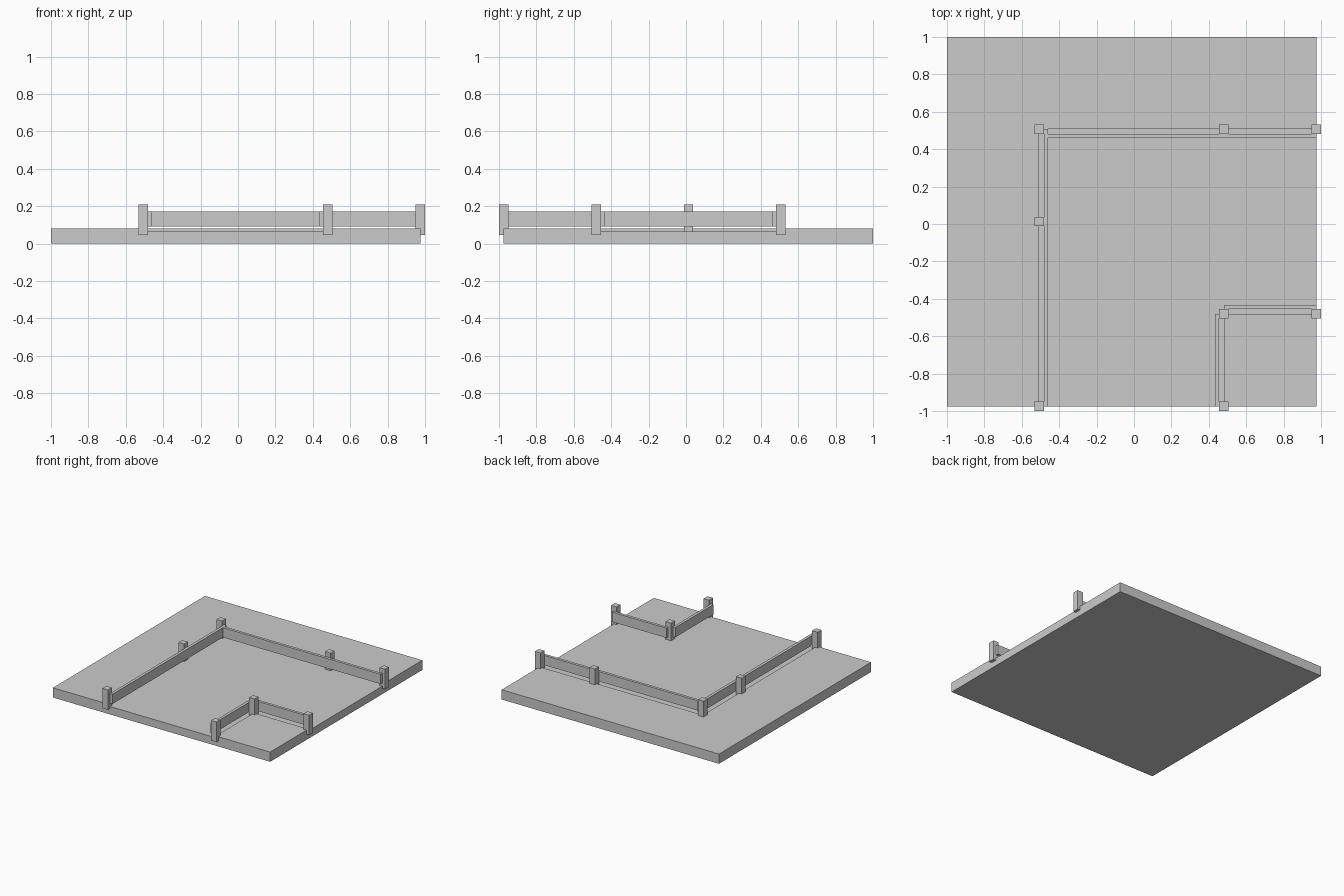
import bpy, bmesh

if "Cube" in bpy.data.objects:
    bpy.data.objects.remove(bpy.data.objects["Cube"])

LOW, TOP = 0.065, 0.08      # sunken road level, ground level
E = 0.975                   # open edge of the tile
O, I = 0.507, 0.48          # outer and inner road borders


def prism(name, outline, z0, z1):
    """Extrude a flat outline from z0 to z1."""
    bm = bmesh.new()
    face = bm.faces.new([bm.verts.new((x, y, z0)) for x, y in outline])
    ext = bmesh.ops.extrude_face_region(bm, geom=[face])
    for v in ext["geom"]:
        if isinstance(v, bmesh.types.BMVert):
            v.co.z = z1
    bmesh.ops.recalc_face_normals(bm, faces=bm.faces)
    me = bpy.data.meshes.new(name)
    bm.to_mesh(me)
    bm.free()
    ob = bpy.data.objects.new(name, me)
    bpy.context.collection.objects.link(ob)
    return ob


def box(name, x0, x1, y0, y1, z0, z1):
    return prism(name, [(x0, y0), (x1, y0), (x1, y1), (x0, y1)], z0, z1)


# Ground tile with the curved-corner road cut into it
ground = box("ground_tile", -1, E, -E, 1, 0, TOP)
road = prism("road_cutter", [(-O, -1.2), (I, -1.2), (I, -I), (1.2, -I),
                             (1.2, O), (-O, O)], LOW, 0.2)
road.hide_render = True
road.hide_set(True)
cut = ground.modifiers.new("road", 'BOOLEAN')
cut.operation = 'DIFFERENCE'
cut.solver = 'EXACT'
cut.object = road
bpy.context.view_layer.objects.active = ground
bpy.ops.object.modifier_apply(modifier="road")
bpy.data.objects.remove(road)

# Fence posts, straddling the road borders
posts = [(-O, -E), (-O, 0.013), (-O, O), (I, O), (E, O),
         (I, -E), (I, -I), (E, -I)]
H = 0.025
for n, (x, y) in enumerate(posts, 1):
    box(f"fence_post_{n}", x - H, x + H, y - H, y + H, 0.047, 0.21)

# Rails fixed to the road side of the posts
R0, R1, T = 0.091, 0.171, 0.023
box("outer_rail_side", -O + H, -O + H + T, -E, O, R0, R1)
box("outer_rail_back", -O + H, E, O - H - T, O - H, R0, R1)
box("inner_rail_side", I - H - T, I - H, -E, -I, R0, R1)
box("inner_rail_back", I, E, -I + H, -I + H + T, R0, R1)
